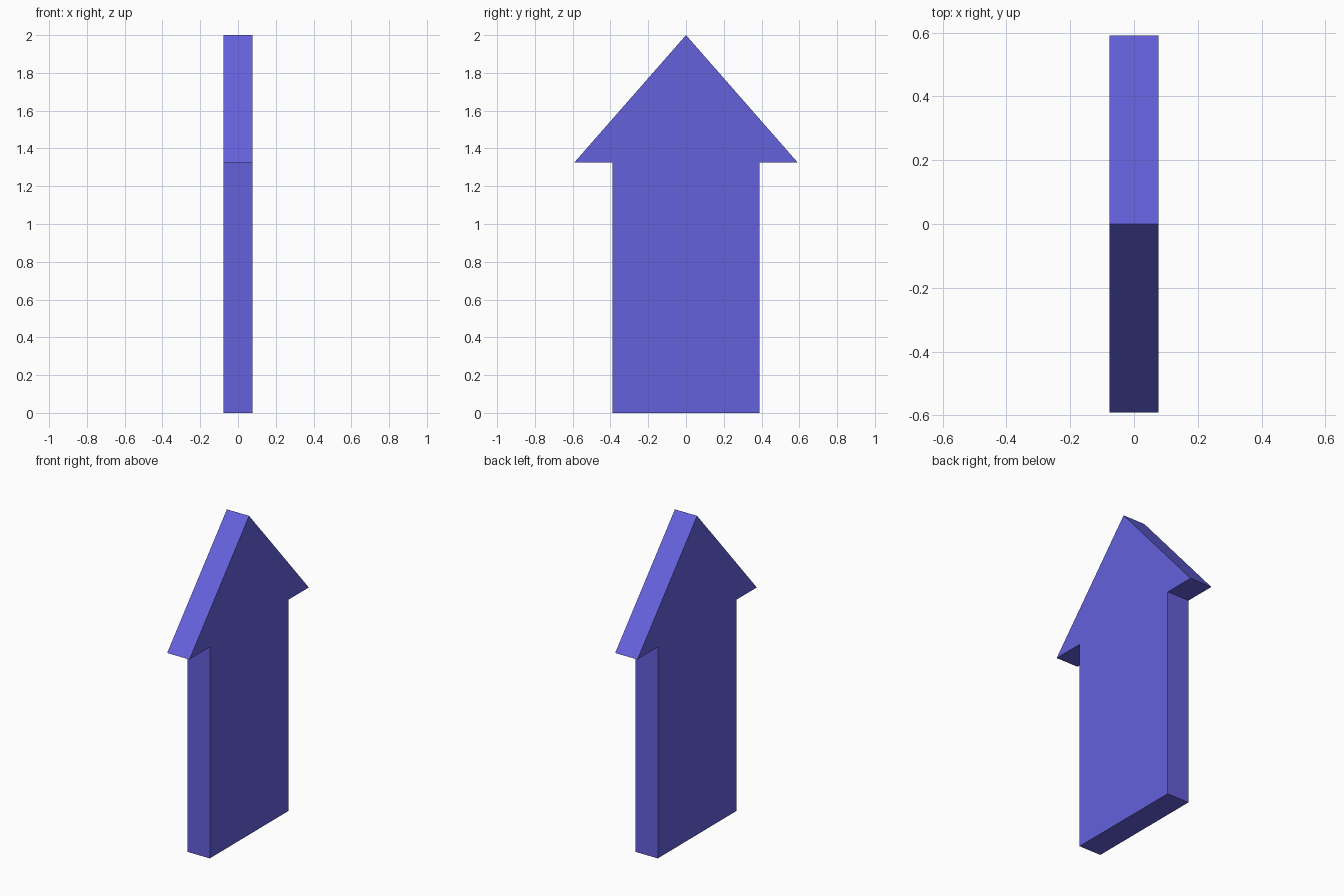
import bpy, bmesh

if "Cube" in bpy.data.objects:
    bpy.data.objects.remove(bpy.data.objects["Cube"])

HALF_THICK = 0.077

# Right half of the arrow outline (y, z), mirrored to close the profile
half = [(0.39, 0.0), (0.39, 1.325), (0.592, 1.325)]
outline = half + [(0.0, 2.0)] + [(-y, z) for y, z in reversed(half)]

# Extrude the outline along x into a flat slab
bm = bmesh.new()
face = bm.faces.new([bm.verts.new((-HALF_THICK, y, z)) for y, z in outline])
ext = bmesh.ops.extrude_face_region(bm, geom=[face], use_keep_orig=True)
moved = [g for g in ext["geom"] if isinstance(g, bmesh.types.BMVert)]
bmesh.ops.translate(bm, vec=(2 * HALF_THICK, 0, 0), verts=moved)
bmesh.ops.recalc_face_normals(bm, faces=bm.faces)

mesh = bpy.data.meshes.new("arrow")
bm.to_mesh(mesh)
bm.free()
arrow = bpy.data.objects.new("arrow", mesh)
bpy.context.collection.objects.link(arrow)

# Violet blue paint
paint = bpy.data.materials.new("violet_blue")
paint.diffuse_color = (0.13, 0.12, 0.72, 1.0)
paint.use_nodes = True
paint.node_tree.nodes["Principled BSDF"].inputs["Base Color"].default_value = paint.diffuse_color
mesh.materials.append(paint)
